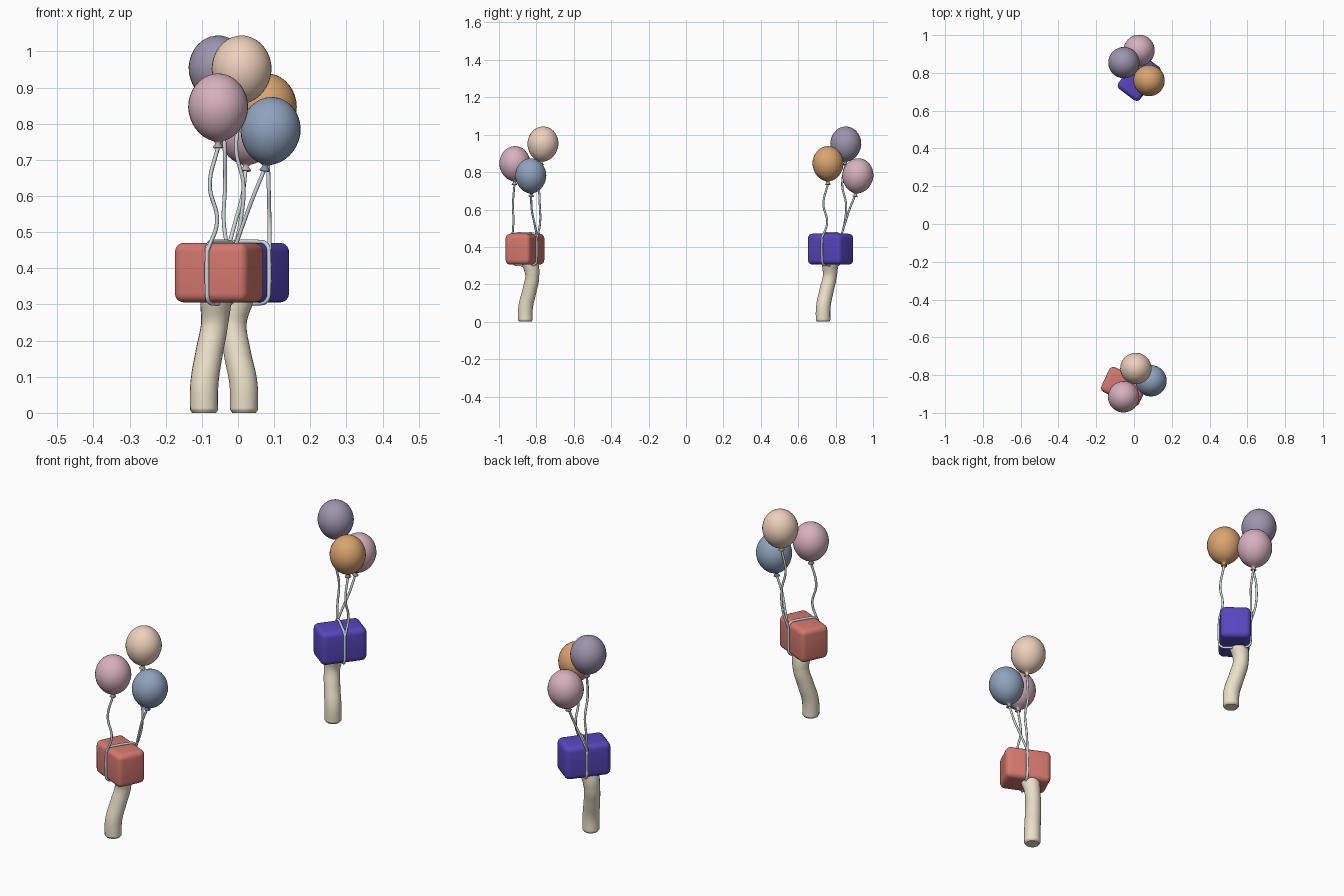
import bpy, bmesh
from math import sin, cos, pi, radians
from mathutils import Vector, Matrix

if "Cube" in bpy.data.objects:
    bpy.data.objects.remove(bpy.data.objects["Cube"])


def material(name, rgb):
    m = bpy.data.materials.new(name)
    m.diffuse_color = [(c / 255) ** 2.2 for c in rgb] + [1]
    m.use_nodes = True
    m.node_tree.nodes["Principled BSDF"].inputs["Base Color"].default_value = m.diffuse_color
    return m


PEACH = material("peach", (238, 208, 186))
PINK = material("pink", (214, 176, 188))
SLATE = material("slate_blue", (142, 162, 188))
MAUVE = material("mauve", (156, 147, 172))
ORANGE = material("orange", (217, 163, 110))
RED = material("red", (212, 120, 110))
INDIGO = material("indigo", (88, 72, 190))
CREAM = material("cream", (234, 224, 199))
STRING = material("string", (205, 216, 216))


def finish(bm, name, mat, matrix):
    mesh = bpy.data.meshes.new(name)
    bmesh.ops.recalc_face_normals(bm, faces=bm.faces)
    for f in bm.faces:
        f.smooth = True
    bm.to_mesh(mesh)
    bm.free()
    mesh.materials.append(mat)
    ob = bpy.data.objects.new(name, mesh)
    bpy.context.collection.objects.link(ob)
    ob.matrix_world = matrix
    return ob


def tube(name, pts, radius, mat, matrix, radii=None, closed=False, res=3):
    cu = bpy.data.curves.new(name, 'CURVE')
    cu.dimensions = '3D'
    cu.bevel_depth = radius
    cu.bevel_resolution = res
    cu.resolution_u = 4 if closed else 10
    cu.use_fill_caps = True
    sp = cu.splines.new('BEZIER')
    sp.bezier_points.add(len(pts) - 1)
    for i, (bp, p) in enumerate(zip(sp.bezier_points, pts)):
        bp.co = p
        bp.handle_left_type = bp.handle_right_type = 'AUTO'
        bp.radius = radii[i] if radii else 1
    sp.use_cyclic_u = closed
    cu.materials.append(mat)
    ob = bpy.data.objects.new(name, cu)
    bpy.context.collection.objects.link(ob)
    ob.matrix_world = matrix


def balloon(name, centre, knot, mat, matrix):
    # lathe profile: flared knot, thin neck, egg-shaped body
    prof = [(0, -.108), (.012, -.113), (.015, -.110), (.007, -.099), (.012, -.094)]
    for i in range(2, 18):
        a = -pi / 2 + pi * i / 18
        taper = 1 - .05 * max(0, -sin(a))
        prof.append((.083 * cos(a) * taper, .094 * sin(a)))
    prof.append((0, .094))
    bm = bmesh.new()
    vs = [bm.verts.new((r, 0, z)) for r, z in prof]
    es = [bm.edges.new(e) for e in zip(vs, vs[1:])]
    bmesh.ops.spin(bm, geom=vs + es, cent=(0, 0, 0), axis=(0, 0, 1),
                   angle=2 * pi, steps=32)
    bmesh.ops.remove_doubles(bm, verts=bm.verts, dist=1e-5)
    tilt = Vector((0, 0, 1)).rotation_difference(Vector(centre) - Vector(knot))
    finish(bm, name, mat,
           matrix @ Matrix.Translation(centre) @ tilt.to_matrix().to_4x4())


# balloon centre, then string points from the knot down to the strap
BALLOONS = [
    ("high", (-.005, .072, .95),
     [(-.005, .062, .843), (-.02, .052, .73), (0, .055, .63), (-.008, .057, .53), (-.026, .042, .45)]),
    ("middle", (-.07, -.078, .845),
     [(-.07, -.080, .737), (-.093, -.088, .63), (-.073, -.086, .53), (-.099, -.092, .45)]),
    ("low", (.075, .007, .78),
     [(.06, .009, .677), (.028, .012, .60), (.002, .026, .53), (-.026, .042, .45)]),
]


def bundle(tag, origin, turn, box_mat, balloon_mats):
    M = Matrix.Translation(origin) @ Matrix.Rotation(radians(turn), 4, 'Z')

    # wavy post
    tube(tag + "_post",
         [(-.109, -.022, 0), (-.109, -.022, .009), (-.108, -.020, .08), (-.095, 0, .165),
          (-.080, .015, .245), (-.076, .004, .31), (-.072, -.012, .345)],
         .039, CREAM, M, [.84, 1, 1, .97, .95, 1.12, 1.1], res=8)

    # rounded box
    B = M @ Matrix.Translation((-.0675, -.024, .388)) @ Matrix.Rotation(radians(-25), 4, 'Z')
    bm = bmesh.new()
    bmesh.ops.create_cube(bm, size=1)
    bmesh.ops.scale(bm, vec=(.22, .144, .165), verts=bm.verts)
    bmesh.ops.bevel(bm, geom=bm.edges[:], offset=.025, segments=5, profile=.5, affect='EDGES')
    finish(bm, tag + "_box", box_mat, B)

    # strap looped over the box
    loop = []
    for k, (sy, sz) in enumerate([(1, 1), (-1, 1), (-1, -1), (1, -1)]):
        for j in range(5):
            a = pi / 2 * (k + j / 4)
            loop.append((.004 + .006 * sy, sy * .048 + .026 * cos(a), sz * .0585 + .026 * sin(a)))
    tube(tag + "_strap", loop, .006, STRING, B, closed=True)

    # balloons and strings
    for (level, centre, pts), mat in zip(BALLOONS, balloon_mats):
        balloon(f"{tag}_balloon_{level}", centre, pts[0], mat, M)
        tube(f"{tag}_string_{level}", pts, .0055, STRING, M)


bundle("front", (.015, -.837, 0), 0, RED, [PEACH, PINK, SLATE])
bundle("back", (.018, .844, 0), 78, INDIGO, [MAUVE, ORANGE, PINK])
